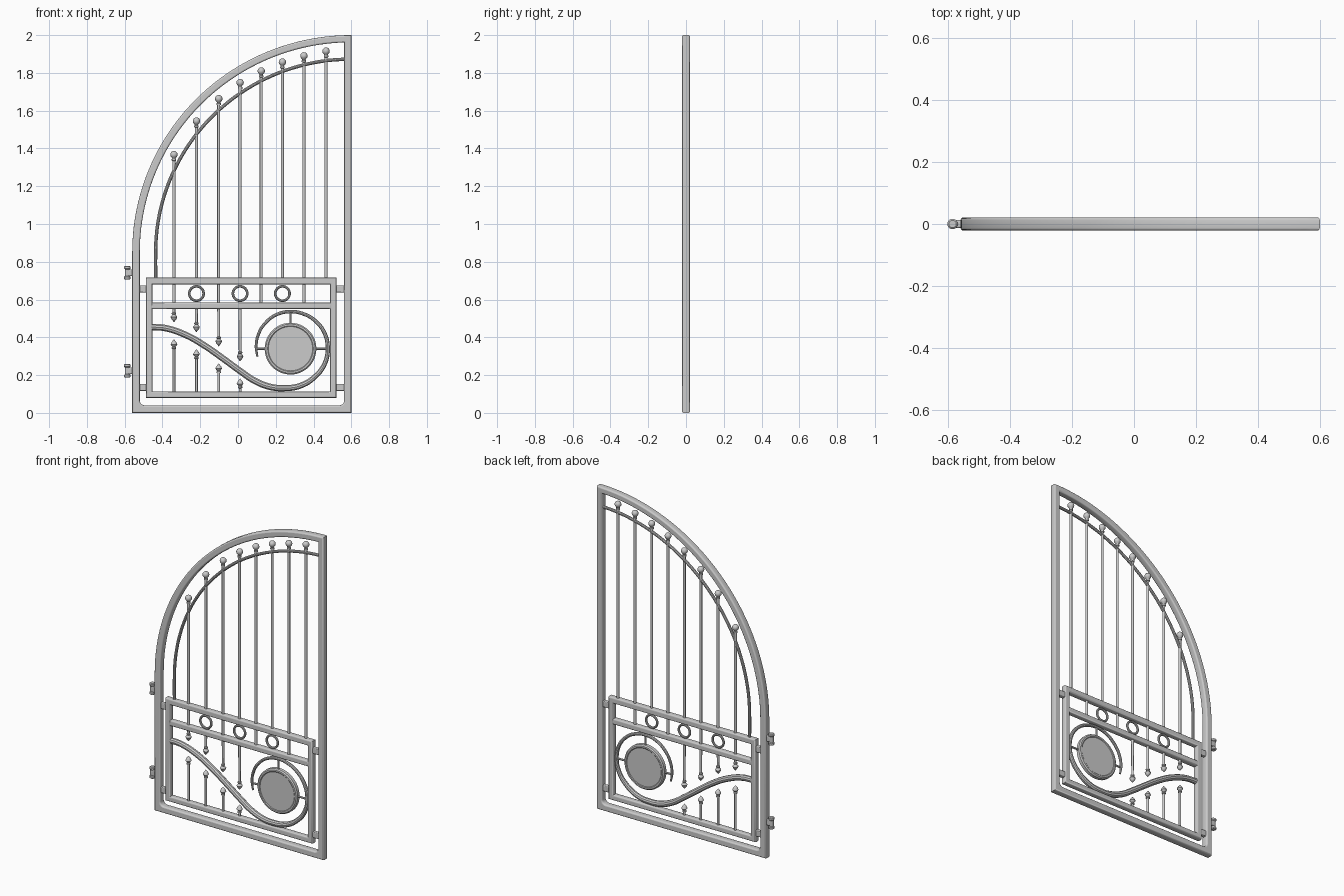
import bpy, bmesh, math
from mathutils import Matrix, Vector

if "Cube" in bpy.data.objects:
    bpy.data.objects.remove(bpy.data.objects["Cube"])

C = Vector((0.60, 0.85))           # centre of both arches


def smooth(ob, name):
    ob.name = name
    bpy.ops.object.select_all(action='DESELECT')
    ob.select_set(True)
    bpy.context.view_layer.objects.active = ob
    if ob.type == 'CURVE':
        bpy.ops.object.convert(target='MESH')
        ob = bpy.context.view_layer.objects.active
    bpy.ops.object.shade_smooth_by_angle(angle=math.radians(35))
    return ob


def flat_frame(name, outlines, depth, bevel=0.008):
    """Filled outlines in the x-z plane with rounded edges."""
    cu = bpy.data.curves.new(name, 'CURVE')
    cu.dimensions, cu.fill_mode = '2D', 'BOTH'
    cu.extrude, cu.bevel_depth = depth / 2 - bevel, bevel
    cu.offset, cu.bevel_resolution = -bevel, 2
    for pts in outlines:
        sp = cu.splines.new('POLY')
        sp.points.add(len(pts) - 1)
        for p, (x, z) in zip(sp.points, pts):
            p.co = (x, z, 0, 1)
        sp.use_cyclic_u = True
    ob = bpy.data.objects.new(name, cu)
    ob.rotation_euler.x = math.pi / 2
    bpy.context.collection.objects.link(ob)
    return smooth(ob, name)


def tube(name, pts, radius):
    """Round bar along smooth points (x, z, thickness factor)."""
    cu = bpy.data.curves.new(name, 'CURVE')
    cu.dimensions = '3D'
    cu.bevel_depth, cu.bevel_resolution = radius, 3
    cu.resolution_u, cu.use_fill_caps = 6, True
    sp = cu.splines.new('BEZIER')
    sp.bezier_points.add(len(pts) - 1)
    for b, (x, z, r) in zip(sp.bezier_points, pts):
        b.co, b.radius = (x, 0, z), r
        b.handle_left_type = b.handle_right_type = 'AUTO'
    ob = bpy.data.objects.new(name, cu)
    bpy.context.collection.objects.link(ob)
    return smooth(ob, name)


def lathe(name, profile, loc, rot=None, n=16):
    """Turn (radius, height) points round the z axis."""
    bm = bmesh.new()
    rings = []
    for r, h in profile:
        rings.append([bm.verts.new((r * math.cos(2 * math.pi * i / n),
                                    r * math.sin(2 * math.pi * i / n), h)) for i in range(n)])
    for a, b in zip(rings, rings[1:]):
        for i in range(n):
            j = (i + 1) % n
            bm.faces.new((a[i], a[j], b[j], b[i]))
    bm.faces.new(rings[0][::-1])
    bm.faces.new(rings[-1])
    bmesh.ops.remove_doubles(bm, verts=bm.verts, dist=1e-5)
    bmesh.ops.recalc_face_normals(bm, faces=bm.faces)
    if rot:
        bmesh.ops.transform(bm, matrix=rot, verts=bm.verts)
    me = bpy.data.meshes.new(name)
    bm.to_mesh(me)
    bm.free()
    ob = bpy.data.objects.new(name, me)
    ob.location = loc
    bpy.context.collection.objects.link(ob)
    return smooth(ob, name)


def box(name, x0, x1, z0, z1, depth, bevel=0.006):
    return flat_frame(name, [[(x0, z0), (x1, z0), (x1, z1), (x0, z1)]], depth, bevel)


def arc(r, a0, a1, n, c=C):
    return [(c[0] + r * math.cos(a0 + (a1 - a0) * i / n),
             c[1] + r * math.sin(a0 + (a1 - a0) * i / n)) for i in range(n + 1)]


# Outer arched frame
h = math.pi / 2
outer = [(-0.56, 0.003), (0.60, 0.003)] + arc(1.16, h, 2 * h, 40)
outer = [(x, z if z < 0.85 else 0.85 + (z - 0.85) * 1.15 / 1.16) for x, z in outer]
outer = [(x, 0 if z < 0.01 else z) for x, z in outer]
Ri = 1.12
inner = (arc(0.025, 2 * h, 3 * h, 5, (-0.495, 0.065)) + arc(0.025, 3 * h, 4 * h, 5, (0.537, 0.065))
         + [(x, 0.85 + (z - 0.85) * 1.112 / Ri) for x, z in arc(Ri, math.acos(-0.038 / Ri), 2 * h, 40)])
flat_frame('outer_frame', [outer, inner], 0.042)

# Lower panel frame, middle rail and mounting tabs
flat_frame('panel_frame', [[(-0.487, 0.08), (0.521, 0.08), (0.521, 0.716), (-0.487, 0.716)],
                           [(-0.453, 0.113), (0.487, 0.113), (0.487, 0.680), (-0.453, 0.680)]], 0.036)
box('middle_rail', -0.46, 0.494, 0.55, 0.585, 0.034, 0.008)
for z in (0.135, 0.656):
    box('left_tab', -0.53, -0.48, z - 0.019, z + 0.019, 0.024)
    box('right_tab', 0.515, 0.57, z - 0.019, z + 0.019, 0.024)

# Hinges
for z in (0.223, 0.742):
    lathe('hinge_barrel', [(0, -0.036), (0.012, -0.036), (0.017, -0.032), (0.017, -0.022),
                           (0.013, -0.018), (0.013, 0.018), (0.017, 0.022), (0.017, 0.032),
                           (0.012, 0.036), (0, 0.036)], (-0.586, 0, z))
    box('hinge_link', -0.586, -0.55, z - 0.018, z + 0.018, 0.026)

# Inner arch
pts = [(-0.436, 0.70, 1)] + [(x, 0.85 + (z - 0.85) * 1.023 / 1.036, 1)
                             for x, z in reversed(arc(1.036, h * 1.01, 2 * h, 18))]
tube('inner_arch', pts, 0.009)

# Pickets with ball tops; the left ones end in points below the rail
xs = [-0.339, -0.22, -0.102, 0.011, 0.123, 0.235, 0.349, 0.466]
tops = [1.367, 1.545, 1.663, 1.748, 1.81, 1.857, 1.89, 1.915]
feet = [0.70, 0.70, 0.56, 0.70, 0.56, 0.70, 0.56, 0.70]
feet[2] = feet[0] = 0.56
ball = [(0.012, -0.032), (0.012, -0.024), (0.008, -0.022)] + \
       [(0.0195 * math.sin(t * math.pi / 10), -0.0195 * math.cos(t * math.pi / 10)) for t in range(2, 11)]
for x, top, foot in zip(xs, tops, feet):
    lathe('picket', [(0.008, foot), (0.008, top - 0.034)] + [(r, top + d) for r, d in ball], (x, 0, 0), n=14)

# Facing pairs of pointed spears
spear = [(0.007, -0.052), (0.012, -0.050), (0.012, -0.044), (0.008, -0.040),
         (0.018, -0.028), (0.013, -0.016), (0, 0)]
flip = Matrix.Diagonal((1, -1, -1, 1))
for x, up, down in zip(xs, (0.39, 0.337, 0.262, 0.182), (0.48, 0.427, 0.352, 0.273)):
    lathe('lower_spear', [(0.007, 0.10 - up)] + spear, (x, 0, up), n=12)
    lathe('hanging_spear', [(0.008, down - 0.56)] + spear, (x, 0, down), flip, n=12)

# Rings between the rails
for x in (xs[1], xs[3], xs[5]):
    bpy.ops.mesh.primitive_torus_add(location=(x, 0, 0.632), rotation=(h, 0, 0), major_radius=0.038,
                                     minor_radius=0.007, major_segments=32, minor_segments=10)
    smooth(bpy.context.object, 'ring')

# Tapering scroll bar
scroll = [(-0.46, 0.454, 1), (-0.39, 0.450, 1), (-0.28, 0.414, 1), (-0.175, 0.355, 1),
          (-0.085, 0.292, 1), (0.011, 0.222, 1), (0.09, 0.169, 1), (0.17, 0.138, 1),
          (0.24, 0.131, 0.97), (0.33, 0.144, 0.9), (0.41, 0.194, 0.8), (0.46, 0.263, 0.72),
          (0.475, 0.34, 0.66), (0.458, 0.423, 0.62), (0.405, 0.491, 0.58), (0.341, 0.526, 0.56),
          (0.275, 0.536, 0.54), (0.206, 0.521, 0.52), (0.143, 0.474, 0.5), (0.106, 0.41, 0.48),
          (0.096, 0.345, 0.44), (0.103, 0.297, 0.3)]
tube('scroll_bar', scroll, 0.018)

# Disc and its spokes
lathe('disc', [(0, -0.013), (0.117, -0.013), (0.121, -0.016), (0.130, -0.016), (0.137, -0.010),
               (0.137, 0.010), (0.130, 0.016), (0.121, 0.016), (0.117, 0.013), (0, 0.013)],
      (0.278, 0, 0.34), Matrix.Rotation(h, 4, 'X'), n=48)
for ang, r1 in ((0, 0.195), (h, 0.195), (2 * h, 0.18)):
    lathe('disc_spoke', [(0.006, 0.12), (0.006, r1)], (0.278, 0, 0.34),
          Matrix.Rotation(h - ang, 4, 'Y'), n=10)
